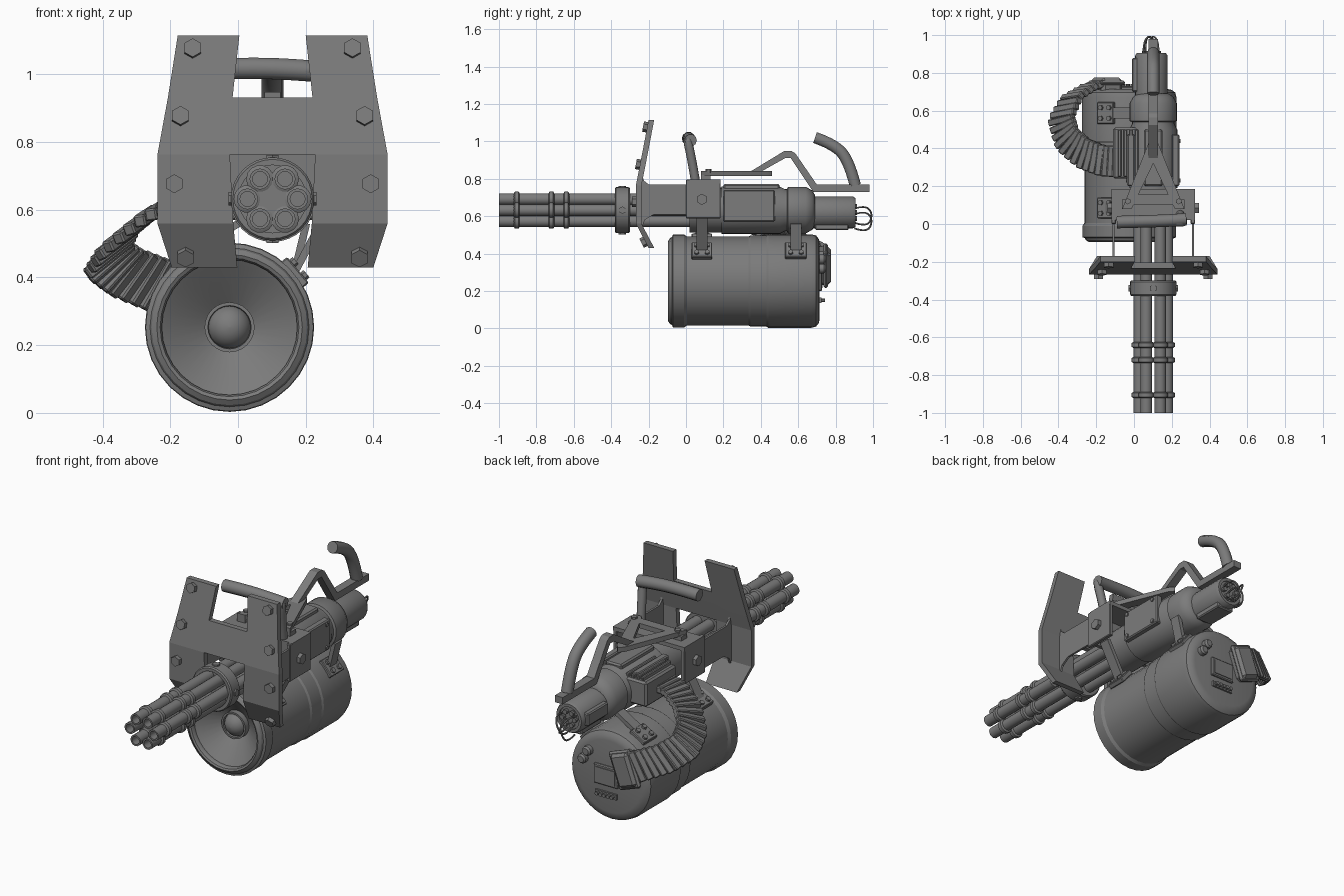
import bpy, bmesh, math
from mathutils import Vector, Matrix

if "Cube" in bpy.data.objects:
    bpy.data.objects.remove(bpy.data.objects["Cube"])

GX, GZ = 0.102, 0.632      # gun axis
DX, DZ = -0.025, 0.253     # drum axis

metal = bpy.data.materials.new("gunmetal grey")
metal.diffuse_color = (0.2, 0.2, 0.2, 1)
metal.use_nodes = True
metal.node_tree.nodes["Principled BSDF"].inputs["Base Color"].default_value = metal.diffuse_color


def add(name, bm, angle=32):
    bmesh.ops.recalc_face_normals(bm, faces=bm.faces)
    me = bpy.data.meshes.new(name)
    bm.to_mesh(me)
    bm.free()
    me.shade_smooth()
    me.set_sharp_from_angle(angle=math.radians(angle))
    me.materials.append(metal)
    ob = bpy.data.objects.new(name, me)
    bpy.context.collection.objects.link(ob)
    return ob


def lathe(name, profile, x, z, n=32, angle=32):
    """Spin (y, radius) points around an axis along y."""
    bm = bmesh.new()
    rings = [[bm.verts.new((x + r * math.cos(t * math.tau / n), y, z + r * math.sin(t * math.tau / n)))
              for t in range(n)] for y, r in profile]
    for a, b in zip(rings, rings[1:]):
        for i in range(n):
            j = (i + 1) % n
            bm.faces.new((a[i], a[j], b[j], b[i]))
    bm.faces.new(rings[0])
    bm.faces.new(rings[-1])
    return add(name, bm, angle)


def rod(name, a, b, r, n=16):
    a, b = Vector(a), Vector(b)
    d = b - a
    bm = bmesh.new()
    m = Matrix.Translation((a + b) / 2) @ d.to_track_quat('Z', 'Y').to_matrix().to_4x4()
    bmesh.ops.create_cone(bm, cap_ends=True, segments=n, radius1=r, radius2=r, depth=d.length, matrix=m)
    return add(name, bm)


def bolt(name, p, d, r=0.026, h=0.02):
    p, d = Vector(p), Vector(d).normalized()
    return rod(name, p - d * 0.01, p + d * h, r, 6)


def box(name, lo, hi, bevel=0.0, turn=None):
    lo, hi = Vector(lo), Vector(hi)
    bm = bmesh.new()
    m = Matrix.Translation((lo + hi) / 2)
    if turn:
        m = m @ turn
    bmesh.ops.create_cube(bm, size=1, matrix=m @ Matrix.Diagonal((*(hi - lo), 1)))
    if bevel:
        bmesh.ops.bevel(bm, geom=bm.edges[:], offset=bevel, segments=1, affect='EDGES')
    return add(name, bm)


def prism(name, pts, lo, hi, axis):
    """Extrude a 2D outline along axis x (points are y, z) or z (points are x, y)."""
    place = (lambda p, h: (h, *p)) if axis == 'x' else (lambda p, h: (*p, h))
    bm = bmesh.new()
    a, b = [[bm.verts.new(place(p, h)) for p in pts] for h in (lo, hi)]
    bm.faces.new(a)
    bm.faces.new(b)
    for i in range(len(pts)):
        j = (i + 1) % len(pts)
        bm.faces.new((a[i], a[j], b[j], b[i]))
    return add(name, bm, 20)


def tube(name, pts, r, res=3):
    cu = bpy.data.curves.new(name, 'CURVE')
    cu.dimensions = '3D'
    cu.bevel_depth, cu.bevel_resolution, cu.use_fill_caps = r, res, True
    sp = cu.splines.new('NURBS')
    sp.points.add(len(pts) - 1)
    for q, p in zip(sp.points, pts):
        q.co = (*p, 1)
    sp.use_endpoint_u, sp.order_u, sp.resolution_u = True, 3, 5
    tmp = bpy.data.objects.new(name, cu)
    bpy.context.collection.objects.link(tmp)
    bm = bmesh.new()
    bm.from_mesh(tmp.evaluated_get(bpy.context.evaluated_depsgraph_get()).to_mesh())
    bpy.data.objects.remove(tmp)
    add(name, bm, 50)


# Six hollow-muzzled barrels with clamp rings
for k in range(6):
    t = k * math.tau / 6
    x, z = GX + 0.074 * math.cos(t), GZ + 0.068 * math.sin(t)
    lathe("barrel", [(-0.93, 0.022), (-1, 0.022), (-1, 0.031), (0.03, 0.031)], x, z, 16)
    for y in (-0.905, -0.72, -0.64):
        lathe("barrel_ring", [(y - .016, .031), (y - .01, .041), (y + .01, .041), (y + .016, .031)], x, z, 14)
for y in (-0.905, -0.72, -0.64):
    rod("barrel_spacer", (GX, y - 0.012, GZ), (GX, y + 0.012, GZ), 0.075, 24)
lathe("barrel_collar", [(-.35, .1), (-.38, .1), (-.38, .117), (-.373, .123), (-.307, .123), (-.3, .117), (-.3, .09)],
      GX, GZ, 32)
for s in (-1, 1):
    bolt("collar_bolt", (GX, -0.34, GZ + s * 0.122), (0, 0, s), 0.02, 0.008)
    bolt("collar_bolt", (GX + s * 0.122, -0.34, GZ), (s, 0, 0), 0.02, 0.008)

# Folded shield plate: rows of z, y, outer half width, inner half width
rows = [(1.115, -.2, .28, .098), (.932, -.235, .309, .118), (.763, -.268, .34, .126),
        (.56, -.268, .34, .116), (.43, -.2, .298, .104)]
bm = bmesh.new()
grid = [[bm.verts.new((GX + h, y, z)) for h in (-o, -i, i, o)] for z, y, o, i in rows]
for k, (a, b) in enumerate(zip(grid, grid[1:])):
    for c in ((0, 1, 2) if k == 1 else (0, 2)):
        bm.faces.new((a[c], b[c], b[c + 1], a[c + 1]))
out = bmesh.ops.extrude_face_region(bm, geom=bm.faces[:])
bmesh.ops.translate(bm, vec=(0, 0.03, 0), verts=[v for v in out['geom'] if isinstance(v, bmesh.types.BMVert)])
add("shield", bm, 5)
for s in (-1, 1):
    for h, y, z, tilt in ((.236, -.208, 1.075, .19), (.272, -.246, .875, .19), (.29, -.268, .677, 0), (.257, -.218, .465, -.5)):
        bolt("shield_bolt", (GX + s * h, y, z), (0, -1, tilt), 0.028, 0.022)

# Bracket: side arms to the shield, cheek blocks and top plate
for s in (-1, 1):
    x = GX + s * 0.21
    prism("shield_arm", [(-.24, .84), (-.225, .79), (-.2, .77), (.02, .77), (.02, .61), (-.17, .61), (-.22, .58), (-.24, .53)],
          x - 0.006, x + 0.006, 'x')
    box("bracket_cheek", (x - .012, 0, .588), (x + .012, .185, .797), .004)
    bolt("cheek_bolt", (x + s * .012, .085, .69), (s, 0, 0), .03, .02)
box("bracket_top", (GX - .222, .02, .775), (GX + .222, .185, .797))
box("bracket_front_web", (GX - .21, .02, .6), (GX + .21, .04, .78))

# Receiver, motor collar and tail
lathe("receiver", [(.02, .12), (.19, .12), (.19, .127), (.5, .127), (.53, .112), (.54, .112), (.545, .125),
                   (.64, .125), (.675, .105), (.69, .08)], GX, GZ, 32)
for s in (-1, 1):
    box("receiver_side_panel", (GX + s * .118 - .02, .2, .57), (GX + s * .118 + .02, .475, .74), .006)
    for y in (.23, .44):
        for z in (.59, .72):
            bolt("panel_bolt", (GX + s * .137, y, z), (s, 0, 0), .012, .008)
box("receiver_top_rail", (GX - .05, .2, .74), (GX + .05, .5, .772), .008)
lathe("tail_housing", [(.66, .086), (.89, .086), (.905, .078), (.905, .062), (.895, .062)], .092, .62, 24)
for k in range(6):
    t = k * math.tau / 6
    x, z = .092 + .038 * math.cos(t), .62 + .038 * math.sin(t)
    rod("tail_socket", (x, .88, z), (x, .915, z), .013, 10)
box("tail_lower_block", (.04, .69, .525), (.145, .87, .56), .006)
box("tail_side_block", (-.01, .7, .59), (.03, .88, .66), .006)
for x, z, w in ((.05, .6, .06), (.1, .57, -.04), (.13, .6, -.05)):
    tube("tail_wire", [(x, .9, z + .04), (x, .96, z + .06), (x + w / 2, 1.0, z + .01),
                       (x + w, .97, z - .06), (x + w, .9, z - .035)], .005, 1)

# Rear support arm, forked foot and curved rear grip
prism("rear_arm", [(.33, .815), (.36, .815), (.53, .91), (.56, .91), (.68, .73), (.98, .73), (.98, .768), (.7, .768),
                   (.585, .935), (.565, .948), (.525, .948), (.35, .842), (.33, .842)], .078, .126, 'x')
for s in (-1, 1):
    prism("fork_leg", [(GX, .46), (GX + s * .025, .43), (GX + s * .165, .08), (GX + s * .115, .08), (GX, .32)], .815, .842, 'z')
    box("fork_foot", (GX + s * .14 - .025, .08, .79), (GX + s * .14 + .025, .13, .82))
    bolt("fork_bolt", (GX + s * .135, .12, .842), (0, 0, 1), .016, .01)
prism("fork_bridge", [(GX - .125, .1), (GX + .125, .1), (GX + .1, .155), (GX - .1, .155)], .815, .842, 'z')
tube("rear_grip", [(.102, .69, 1.02), (.102, .79, .985), (.102, .87, .9), (.102, .905, .765)], .032)

# Front carry handle: bent post and cross grip
tube("carry_handle_post", [(.245, .05, .79), (.25, .035, .88), (.262, .01, 1.0), (.25, .01, 1.012), (.2, .01, 1.013)], .024)
tube("carry_handle_grip", [(.275, .025, 1.005), (.2, .018, 1.012), (.05, .014, 1.02), (-.09, .01, 1.015)], .033)

# Ammunition drum with a dished front and a centre dome
lathe("drum", [(.03, .01), (.03, .07), (-.055, .185), (-.065, .2), (-.08, .2), (-.09, .205), (-.095, .215),
               (-.085, .23), (-.075, .235), (-.07, .248), (-.01, .248), (.005, .238), (.335, .238), (.345, .244), (.43, .244),
               (.44, .25), (.67, .25), (.695, .244), (.71, .225), (.715, .2)], DX, DZ, 32, 28)
lathe("drum_dome_ring", [(.03, .074), (-.005, .074), (-.005, .064), (.03, .06)], DX, DZ, 24)
lathe("drum_dome", [(.03 - .065 * math.sin(a * math.pi / 12), .065 * math.cos(a * math.pi / 12) + .0005)
                    for a in range(7)], DX, DZ, 24, 50)

# Drum mounts: tangent pads, bolts and struts up to the gun
for y0, y1 in ((.03, .14), (.53, .645)):
    ym = (y0 + y1) / 2
    for deg in (40, 119):
        t = math.radians(deg)
        d = Vector((math.cos(t), 0, math.sin(t)))
        p = Vector((DX, ym, DZ)) + d * .25
        half = Vector((.05, (y1 - y0) / 2, .014))
        box("mount_pad", p - half, p + half, .004, Matrix.Rotation(math.pi / 2 - t, 4, 'Y'))
        u = Vector((d.z, 0, -d.x))
        for a in (-.025, .025):
            for b in (-.028, .028):
                bolt("mount_bolt", p + u * a + d * .014 + Vector((0, b, 0)), d, .014, .012)
        s = 1 if deg < 90 else -1
        top = Vector((GX + s * (.17 if y0 < .1 else .1), ym, .61 if y0 < .1 else .56))
        mid, run = (p + top) / 2, top - p
        box("mount_strut", mid - Vector((.011, .03, run.length / 2)), mid + Vector((.011, .03, run.length / 2)), 0,
            Matrix.Rotation(math.atan2(run.x, run.z), 4, 'Y'))

# Control panel, buttons and knobs on the drum's back
box("back_panel", (-.085, .705, .2), (.065, .727, .31), .005)
box("back_screen", (-.07, .72, .215), (.05, .731, .295))
for k in range(5):
    x = -.055 + k * .023
    rod("panel_button", (x, .7, .15), (x, .742, .15), .01, 10)
box("button_strip", (-.075, .705, .135), (.055, .725, .165))
for x, z in ((.1, .37), (.13, .32)):
    lathe("back_knob", [(.7, .026), (.738, .026), (.748, .018)], x, z, 14)

# Feed belt: links swept from drum outlet to receiver while twisting
path = [(-.13, .745, .33), (-.23, .73, .375), (-.33, .67, .415), (-.385, .56, .455), (-.355, .45, .51),
        (-.27, .375, .58), (-.17, .335, .635), (-.07, .33, .655)]
wide = [(.35, 0, .9), (.45, .05, .85), (.6, .1, .75), (.75, .15, .6), (.6, .6, .45), (.3, .9, .2), (.1, 1, .05), (0, 1, 0)]
path, wide = [Vector(p) for p in path], [Vector(w).normalized() for w in wide]
LINKS = 26
for k in range(LINKS):
    f = k / (LINKS - 1) * (len(path) - 1)
    i = min(int(f), len(path) - 2)
    p, w = path[i].lerp(path[i + 1], f - i), wide[i].lerp(wide[i + 1], f - i).normalized()
    fwd = path[i + 1] - path[i]
    fwd = (fwd - w * fwd.dot(w)).normalized()
    up = w.cross(fwd)
    m = Matrix((w, fwd, up)).transposed().to_4x4()
    bm = bmesh.new()
    bmesh.ops.create_cube(bm, size=1, matrix=Matrix.Translation(p) @ m @ Matrix.Rotation(.35, 4, 'X')
                          @ Matrix.Diagonal((.165, .036, .036, 1)))
    bmesh.ops.bevel(bm, geom=bm.edges[:], offset=.005, segments=1, affect='EDGES')
    add("feed_link", bm)
lean = Matrix.Rotation(.35, 4, 'Y')
box("feed_outlet", (-.205, .69, .24), (-.085, .775, .43), .018, lean)
box("feed_outlet_rim", (-.215, .735, .23), (-.075, .76, .44), .01, lean)

# Feeder housing on the receiver's left side
box("feeder", (-.11, .24, .58), (.03, .51, .72), .01)
for k in range(4):
    box("feeder_slat", (-.085 + k * .03, .25, .7), (-.067 + k * .03, .5, .74), .004)
